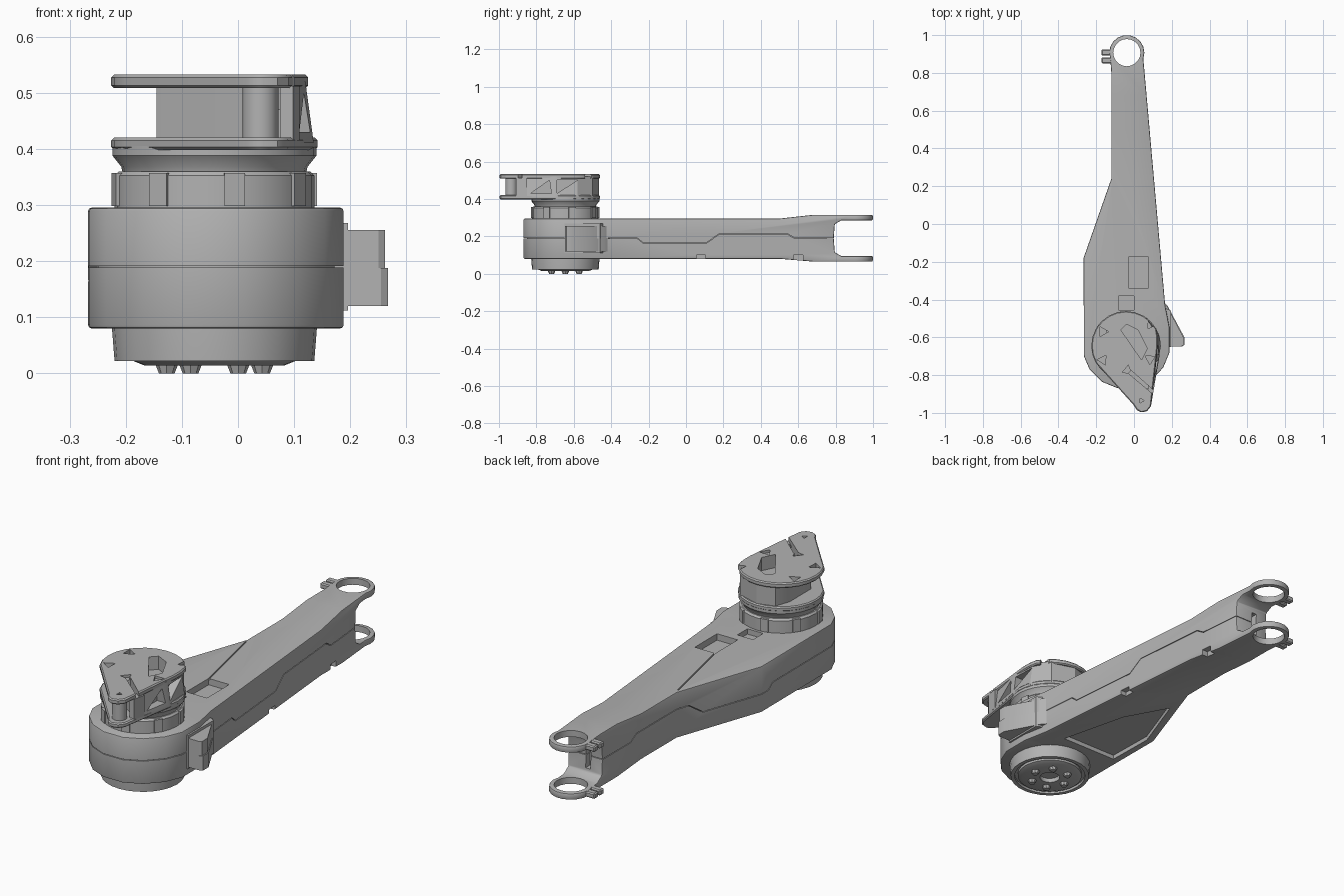
import bpy, bmesh
from math import sin, cos, pi, radians
from mathutils import Vector

if "Cube" in bpy.data.objects:
    bpy.data.objects.remove(bpy.data.objects["Cube"])

grey = bpy.data.materials.new("matte grey")
grey.use_nodes = True
tone = (0.45, 0.45, 0.45, 1)
grey.diffuse_color = tone
grey.node_tree.nodes["Principled BSDF"].inputs["Base Color"].default_value = tone


def make(name, bm):
    bmesh.ops.recalc_face_normals(bm, faces=bm.faces)
    mesh = bpy.data.meshes.new(name)
    bm.to_mesh(mesh)
    bm.free()
    mesh.materials.append(grey)
    ob = bpy.data.objects.new(name, mesh)
    bpy.context.collection.objects.link(ob)
    return ob


def prism(name, pts, lo, hi, axis="z"):
    """Extrude an xy outline along z, or a yz outline along x."""
    bm = bmesh.new()
    place = (lambda p: (p[0], p[1], lo)) if axis == "z" else (lambda p: (lo, p[0], p[1]))
    face = bm.faces.new([bm.verts.new(place(p)) for p in pts])
    out = bmesh.ops.extrude_face_region(bm, geom=[face])
    shift = Vector((0, 0, hi - lo) if axis == "z" else (hi - lo, 0, 0))
    for v in out["geom"]:
        if isinstance(v, bmesh.types.BMVert):
            v.co += shift
    return make(name, bm)


def box(name, x0, x1, y0, y1, z0, z1):
    return prism(name, [(x0, y0), (x1, y0), (x1, y1), (x0, y1)], z0, z1)


def circle(cx, cy, r, n, start=0.0):
    return [(cx + r * cos(start + 2 * pi * i / n), cy + r * sin(start + 2 * pi * i / n))
            for i in range(n)]


def lathe(name, profile, cx, cy, n=28):
    """Turn an (r, z) profile about a vertical axis and cap both ends."""
    bm = bmesh.new()
    rings = [[bm.verts.new((x, y, z)) for x, y in circle(cx, cy, r, n)] for r, z in profile]
    for a, b in zip(rings, rings[1:]):
        for i in range(n):
            j = (i + 1) % n
            bm.faces.new((a[i], a[j], b[j], b[i]))
    bm.faces.new(rings[0])
    bm.faces.new(rings[-1])
    return make(name, bm)


def bake(ob):
    graph = bpy.context.evaluated_depsgraph_get()
    graph.update()
    mesh = bpy.data.meshes.new_from_object(ob.evaluated_get(graph))
    ob.modifiers.clear()
    ob.data = mesh


def combine(ob, tool, operation="DIFFERENCE"):
    mod = ob.modifiers.new("cut", "BOOLEAN")
    mod.operation, mod.object, mod.solver = operation, tool, "EXACT"
    bake(ob)
    bpy.data.objects.remove(tool)


def bevel(ob, width, segments=2):
    mod = ob.modifiers.new("edge", "BEVEL")
    mod.width, mod.segments = width, segments
    mod.limit_method, mod.angle_limit = "ANGLE", radians(40)
    bake(ob)


HX, HY = -0.042, -0.645      # turntable axis
EX, EY = -0.038, 0.907       # fork eye axis

# Arm body: plan outline crossed with the side profile that forms the fork
eye = [(EX + 0.093 * cos(radians(a)), EY + 0.093 * sin(radians(a)))
       for a in range(200, -21, -20)]
outline = [(0.165, -0.43), (0.188, -0.55), (0.188, -0.68), (0.155, -0.76), (0.09, -0.83),
           (0.01, -0.868), (-0.09, -0.868), (-0.17, -0.835), (-0.235, -0.77),
           (-0.265, -0.7), (-0.267, -0.18), (-0.12, 0.24), (-0.12, 0.8)] + eye
half = [(0.95, -0.1), (0.83, -0.095), (0.795, -0.075), (0.79, 0)]
side = [(-0.9, 0.08), (0.5, 0.08), (0.68, 0.065), (1.02, 0.065), (1.02, 0.095),
        (0.83, 0.095), (0.795, 0.115), (0.79, 0.19), (0.795, 0.265), (0.83, 0.285),
        (1.02, 0.285), (1.02, 0.315), (0.68, 0.315), (0.5, 0.295), (-0.9, 0.295)]
arm = prism("arm_body", outline, 0.0, 0.4)
combine(arm, prism("side_cutter", side, -0.4, 0.4, "x"), "INTERSECT")
bevel(arm, 0.007)
combine(arm, prism("eye_cutter", circle(EX, EY, 0.072, 20), 0, 0.4))

# Pockets in the top and underside, ridge groove and edge notches
combine(arm, box("pocket_cutter", -0.03, 0.077, -0.34, -0.175, 0.265, 0.4))
combine(arm, box("notch_cutter", -0.082, 0.0, -0.455, -0.38, 0.27, 0.4))
combine(arm, prism("groove_cutter", [(-0.115, 0.22), (-0.109, 0.22), (-0.024, -0.175),
                                     (-0.03, -0.175)], 0.288, 0.4))
combine(arm, prism("under_cutter", [(-0.23, -0.42), (-0.235, -0.19), (-0.13, 0.1),
                                    (-0.02, -0.1), (0.06, -0.42)], 0.0, 0.1))
for y, x in ((0.08, 0.118), (0.6, 0.072)):
    combine(arm, box("edge_cutter", x - 0.025, x + 0.05, y - 0.025, y + 0.025, 0, 0.1))
combine(arm, box("slit_cutter", -0.06, -0.035, 0.76, 0.81, 0.13, 0.24))

# Shell seam that steps along the arm, backed by a hidden core
seam = [(-0.95, 0.19), (-0.26, 0.19), (-0.23, 0.165), (0.11, 0.165), (0.18, 0.215),
        (0.54, 0.215), (0.58, 0.19), (0.85, 0.19)]
band = [(y, z - 0.0015) for y, z in seam] + [(y, z + 0.0015) for y, z in reversed(seam)]
combine(arm, prism("seam_cutter", band, -0.4, 0.4, "x"))
core = [(-0.04 + (x + 0.04) * 0.93, y * 0.98) for x, y in outline[:12]]
core += [(-0.11, 0.75), (0.045, 0.75)]
prism("arm_core", core, 0.13, 0.25)

# Clamp ears beside the fork eyes
for level, z in (("upper", 0.287), ("lower", 0.067)):
    for tag, y in (("front", 0.85), ("back", 0.892)):
        ear = box(f"{level}_{tag}_clamp_ear", -0.172, -0.113, y, y + 0.032, z, z + 0.026)
        bevel(ear, 0.005, 1)

# Side lug
lug = [(0.15, -0.41), (0.175, -0.435), (0.262, -0.6), (0.262, -0.64), (0.25, -0.648),
       (0.15, -0.648)]
prism("side_lug_upper", lug, 0.185, 0.255)
prism("side_lug_lower", [(x * 1.02, y) for x, y in lug], 0.12, 0.188)
prism("side_lug_pad", [(0.14, -0.43), (0.196, -0.46), (0.196, -0.65), (0.14, -0.65)], 0.112, 0.268)

# Lower turntable with flange screws
base = lathe("lower_hub", [(0.178, 0.022), (0.183, 0.085), (0.183, 0.12)], HX, HY)
combine(base, prism("rim_cutter", circle(HX, HY, 0.16, 28), 0.0, 0.034))
disc = lathe("lower_disc", [(0.125, 0.014), (0.145, 0.022), (0.145, 0.05)], HX, HY)
combine(disc, prism("bore_cutter", circle(HX, HY, 0.045, 16), 0, 0.035))
for i, (x, y) in enumerate(circle(HX, HY, 0.085, 6)):
    lathe(f"flange_screw_{i + 1}", [(0.014, 0.0), (0.022, 0.02)], x, y, 8)

# Upper collar, its ribs and the flared neck
lathe("upper_collar", [(0.178, 0.28), (0.178, 0.352), (0.17, 0.36)], HX, HY)
for i in range(8):
    a = 2 * pi * i / 8 + 0.2
    corners = [(0.16, a - 0.1), (0.184, a - 0.1), (0.184, a + 0.1), (0.16, a + 0.1)]
    prism(f"collar_rib_{i + 1}", [(HX + r * cos(t), HY + r * sin(t)) for r, t in corners],
          0.298, 0.357)
lathe("flared_neck", [(0.163, 0.355), (0.166, 0.368), (0.182, 0.388), (0.182, 0.405)], HX, HY)

# Head plates: round at the back, drawn to an offset tip at the front
plate = [(HX + 0.184 * cos(radians(a)), HY + 0.184 * sin(radians(a)))
         for a in range(0, 211, 15)]
plate += [(-0.005, -0.955), (0.015, -0.985), (0.04, -0.998), (0.07, -0.99), (0.09, -0.965)]
lower = prism("head_lower_plate", plate, 0.398, 0.42)
upper = prism("head_upper_plate", [(min(x, 0.125), y) for x, y in plate], 0.508, 0.532)
bevel(lower, 0.005, 1)
bevel(upper, 0.005, 1)

# Head core with a sloped right side
wall = [(0.105, -0.87), (0.135, -0.7), (0.13, -0.58), (0.07, -0.5), (-0.04, -0.466),
        (-0.12, -0.49), (-0.145, -0.56), (-0.145, -0.72), (-0.02, -0.82), (0.05, -0.87)]
block = prism("head_core", wall, 0.41, 0.52)
for v in block.data.vertices:
    if v.co.z > 0.5 and v.co.x > 0.1:
        v.co.x -= 0.015

# Triangular lightening pockets in the head
for x, y, r, turn in ((-0.165, -0.57, 0.03, 0), (0.09, -0.53, 0.03, 2), (-0.165, -0.72, 0.03, 1),
                      (0.085, -0.715, 0.03, 0.5), (-0.035, -0.775, 0.028, 1.4),
                      (0.04, -0.935, 0.014, 0)):
    combine(upper, prism("tri_cutter", circle(x, y, r, 3, turn), 0.5, 0.6))
for pts in ([(-0.07, -0.56), (-0.04, -0.53), (0.02, -0.56), (0.07, -0.66), (0.04, -0.72)],
            [(-0.03, -0.79), (-0.015, -0.775), (0.108, -0.885), (0.1, -0.9)]):
    combine(upper, prism("pocket_cutter", pts, 0.5, 0.6))
    combine(block, prism("pocket_cutter", pts, 0.47, 0.6))
for y, flip in ((-0.78, 1), (-0.64, -1)):
    tri = [(y - 0.05, 0.465 - 0.035 * flip), (y + 0.06, 0.465 - 0.035 * flip),
           (y + 0.05 * flip, 0.465 + 0.035 * flip)]
    combine(block, prism("side_pocket_cutter", tri, 0.085, 0.2, "x"))

# Tip post and web between the head plates
lathe("tip_post", [(0.032, 0.415), (0.032, 0.512)], 0.04, -0.935, 14)
prism("tip_web", [(0.075, -0.91), (0.098, -0.91), (0.11, -0.85), (0.075, -0.85)], 0.415, 0.512)

# Smooth shading with sharp edges kept
for ob in bpy.context.collection.objects:
    if ob.type == "MESH" and grey.name in ob.data.materials:
        bpy.ops.object.select_all(action="DESELECT")
        ob.select_set(True)
        bpy.context.view_layer.objects.active = ob
        bpy.ops.object.shade_smooth_by_angle(angle=radians(30))
